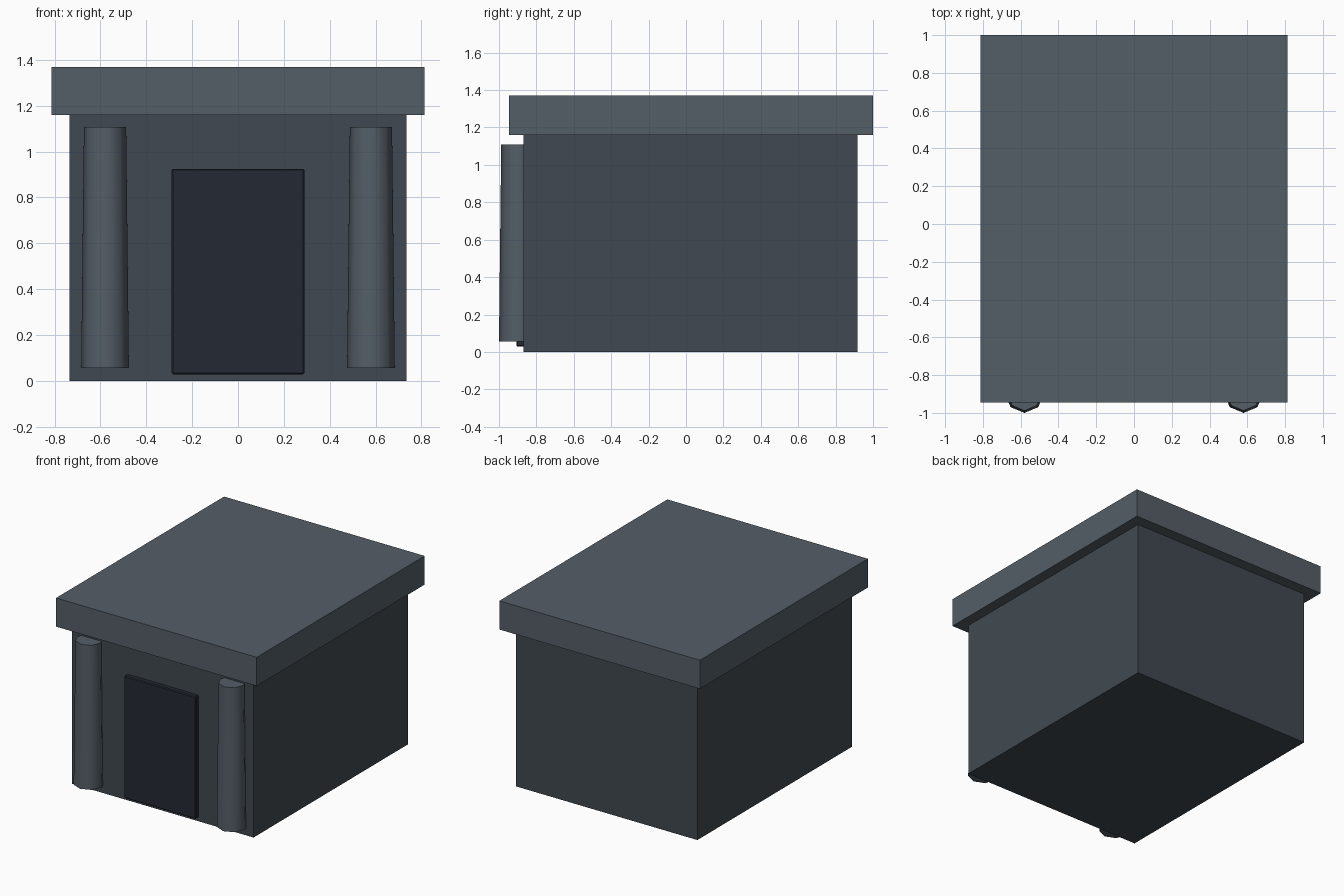
import bpy
import math

if "Cube" in bpy.data.objects:
    bpy.data.objects.remove(bpy.data.objects["Cube"])


def material(name, rgb):
    mat = bpy.data.materials.new(name)
    mat.diffuse_color = (*rgb, 1)
    mat.use_nodes = True
    mat.node_tree.nodes["Principled BSDF"].inputs["Base Color"].default_value = mat.diffuse_color
    return mat


wall_grey = material("wall_grey", (0.052, 0.066, 0.082))
trim_grey = material("trim_grey", (0.09, 0.112, 0.135))
door_dark = material("door_dark", (0.017, 0.022, 0.032))


def box(name, lo, hi, mat):
    centre = [(a + b) / 2 for a, b in zip(lo, hi)]
    bpy.ops.mesh.primitive_cube_add(size=1, location=centre)
    ob = bpy.context.object
    ob.name = name
    ob.scale = [b - a for a, b in zip(lo, hi)]
    bpy.ops.object.transform_apply(location=False, rotation=False, scale=True)
    ob.data.materials.append(mat)
    return ob


# Main block and overhanging roof slab
box("walls", (-0.735, -0.87, 0), (0.735, 0.918, 1.16), wall_grey)
box("roof_slab", (-0.813, -0.945, 1.16), (0.813, 1.0, 1.37), trim_grey)

# Door panel standing slightly proud of the front wall, with softened edges
door = box("door", (-0.29, -0.906, 0.028), (0.29, -0.835, 0.925), door_dark)
bevel = door.modifiers.new("soft_edges", 'BEVEL')
bevel.width = 0.006
bevel.segments = 1

# Tapered eight-sided columns, half sunk into the front wall
Z0, Z1 = 0.055, 1.108
for side, sign in (("left", -1), ("right", 1)):
    bpy.ops.mesh.primitive_cone_add(
        vertices=8, radius1=0.104, radius2=0.092, depth=Z1 - Z0,
        location=(sign * 0.58, -0.896, (Z0 + Z1) / 2))
    column = bpy.context.object
    column.name = side + "_column"
    column.data.materials.append(trim_grey)
    bpy.ops.object.shade_smooth_by_angle(angle=math.radians(50))
